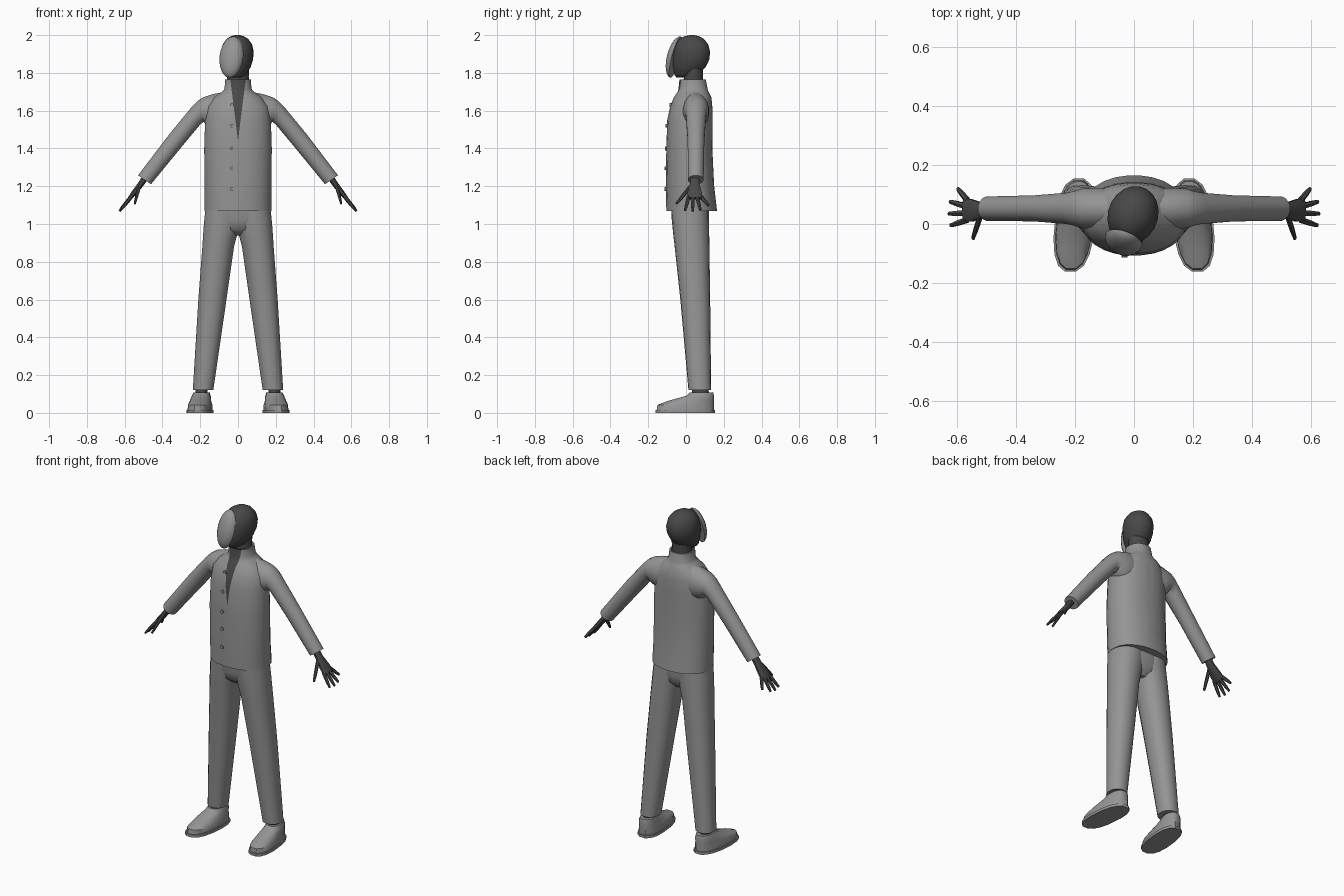
import bpy, bmesh, math
from mathutils import Vector, Matrix

cube = bpy.data.objects.get("Cube")
if cube:
    bpy.data.objects.remove(cube, do_unlink=True)


def material(name, value):
    m = bpy.data.materials.new(name)
    m.use_nodes = True
    colour = (value, value, value, 1)
    m.diffuse_color = colour
    m.node_tree.nodes["Principled BSDF"].inputs["Base Color"].default_value = colour
    return m


CLOTH = material("mid grey", 0.3)
SKIN = material("dark grey", 0.065)


def finish(name, bm, mats, mirror=False, angle=40):
    bmesh.ops.recalc_face_normals(bm, faces=bm.faces)
    mesh = bpy.data.meshes.new(name)
    bm.to_mesh(mesh)
    bm.free()
    for m in mats:
        mesh.materials.append(m)
    ob = bpy.data.objects.new(name, mesh)
    bpy.context.collection.objects.link(ob)
    bpy.ops.object.select_all(action="DESELECT")
    ob.select_set(True)
    bpy.context.view_layer.objects.active = ob
    bpy.ops.object.shade_smooth_by_angle(angle=math.radians(angle))
    if mirror:
        ob.modifiers.new("mirror", "MIRROR").use_mirror_merge = False
    return ob


def flat_ring(z, x0, x1, y0, y1, shear=0.0):
    """Horizontal cross-section given by its limits."""
    c = Vector(((x0 + x1) / 2, (y0 + y1) / 2, z))
    half = (y1 - y0) / 2
    c.x += shear * c.y
    return c, Vector(((x1 - x0) / 2, 0, 0)), Vector((shear * half, half, 0))


def limb_ring(outer, inner, y, depth):
    """Cross-section between two (x, z) points on a limb's outline."""
    a, b = Vector((outer[0], y, outer[1])), Vector((inner[0], y, inner[1]))
    return (a + b) / 2, (a - b) / 2, Vector((0, depth, 0))


def loft(bm, rings, n=16, power=2.0):
    """Skin a run of rounded cross-sections and cap both ends."""
    loops = []
    for c, u, v in rings:
        loop = []
        for i in range(n):
            t = 2 * math.pi * (i + 0.5) / n
            cs, sn = math.cos(t), math.sin(t)
            a = math.copysign(abs(cs) ** (2 / power), cs)
            b = math.copysign(abs(sn) ** (2 / power), sn)
            loop.append(bm.verts.new(c + u * a + v * b))
        loops.append(loop)
    for lo, hi in zip(loops, loops[1:]):
        for i in range(n):
            j = (i + 1) % n
            bm.faces.new((lo[i], lo[j], hi[j], hi[i]))
    bm.faces.new(loops[0])
    bm.faces.new(loops[-1])


def part(name, rings, mat, n=16, power=2.0, mirror=False, angle=40):
    bm = bmesh.new()
    loft(bm, rings, n, power)
    return finish(name, bm, [mat], mirror, angle)


# Jacket body with standing collar: height, half width, front, back
body = [(1.07, .178, -.105, .165), (1.2, .178, -.107, .15), (1.4, .18, -.105, .14),
        (1.55, .175, -.1, .142), (1.62, .165, -.085, .14), (1.67, .13, -.065, .135),
        (1.7, .085, -.045, .12), (1.715, .072, -.04, .115), (1.765, .068, -.035, .105),
        (1.765, .06, -.027, .097), (1.735, .06, -.025, .095)]
bm = bmesh.new()
loft(bm, [flat_ring(z, -w, w, f, b) for z, w, f, b in body], 28, 2.2)

# Open neckline: cut along two slanted planes, darken the wedge between
TIP, SLOPE = 1.44, 0.125
for side in (1, -1):
    bmesh.ops.bisect_plane(bm, geom=bm.verts[:] + bm.edges[:] + bm.faces[:],
                           plane_co=(0, 0, TIP), plane_no=(side, 0, -SLOPE))
for f in bm.faces:
    c = f.calc_center_median()
    if c.y < 0 and abs(c.x) < SLOPE * (c.z - TIP) - 1e-4:
        f.material_index = 1
finish("jacket", bm, [CLOTH, SKIN])


# Buttons down the front
def jacket_front(z):
    for lo, hi in zip(body, body[1:]):
        if lo[0] <= z <= hi[0]:
            return lo[2] + (hi[2] - lo[2]) * (z - lo[0]) / (hi[0] - lo[0])


bm = bmesh.new()
for z in (1.185, 1.295, 1.4, 1.52, 1.63):
    place = Matrix.Translation((-.032, jacket_front(z), z)) @ Matrix.Rotation(math.pi / 2, 4, "X")
    bmesh.ops.create_cone(bm, cap_ends=True, segments=8, radius1=.01, radius2=.01,
                          depth=.014, matrix=place)
finish("buttons", bm, [CLOTH])

# Sleeves
part("sleeves", [
    limb_ring((.05, 1.705), (.07, 1.5), .05, .07),
    limb_ring((.13, 1.69), (.13, 1.5), .052, .072),
    limb_ring((.185, 1.672), (.168, 1.52), .053, .068),
    limb_ring((.215, 1.652), (.182, 1.54), .053, .06),
    limb_ring((.25, 1.615), (.2, 1.525), .053, .054),
    limb_ring((.365, 1.475), (.3, 1.405), .053, .045),
    limb_ring((.53, 1.258), (.46, 1.21), .052, .042),
], CLOTH, mirror=True, angle=50)

# Hands: palm, four fingers and a thumb
along = Vector((.62, 0, -.78))
thick = Vector((.78, 0, .62))
bm = bmesh.new()
loft(bm, [(Vector((.485, .047, 1.255)), Vector((0, .023, 0)), thick * .017),
          (Vector((.515, .046, 1.21)), Vector((0, .026, 0)), thick * .016),
          (Vector((.55, .046, 1.165)), Vector((0, .039, 0)), thick * .014),
          (Vector((.575, .048, 1.135)), Vector((0, .042, 0)), thick * .01)], 10, 2.6)
digits = [((.565, .08, 1.145), (.598, .12, 1.098)), ((.57, .06, 1.14), (.624, .076, 1.075)),
          ((.57, .037, 1.14), (.628, .035, 1.068)), ((.565, .014, 1.145), (.622, -.005, 1.073)),
          ((.522, .025, 1.2), (.547, -.05, 1.108))]
for base, tip in digits:
    base, tip = Vector(base), Vector(tip)
    across = (tip - base).cross(thick).normalized()
    loft(bm, [(base, across * .011, thick * .01),
              (base.lerp(tip, .6), across * .01, thick * .009),
              (tip, across * .007, thick * .006)], 6)
finish("hands", bm, [SKIN], mirror=True)

# Trousers: a pelvis and two tapering legs
part("pelvis", [
    flat_ring(1.1, -.165, .165, -.08, .12),
    flat_ring(1.02, -.165, .165, -.076, .12),
    flat_ring(.97, -.13, .13, -.06, .11),
    flat_ring(.94, -.05, .05, -.02, .08),
], CLOTH, n=24, power=2.3)
part("trouser_legs", [
    flat_ring(1.1, -.03, .172, -.08, .12),
    flat_ring(1.0, -.015, .182, -.073, .122),
    flat_ring(.94, .004, .186, -.067, .123),
    flat_ring(.88, .02, .19, -.06, .124),
    flat_ring(.6, .06, .211, -.03, .128),
    flat_ring(.12, .13, .24, .013, .133),
], CLOTH, n=18, power=2.2, mirror=True)

# Ankles and shoes
part("ankles", [flat_ring(.06, .16, .225, .03, .125), flat_ring(.15, .16, .225, .03, .12)],
     SKIN, n=12, mirror=True)
TURN = -.09
part("shoe_soles", [flat_ring(z, .132, .27, -.164, .156, TURN) for z in (0, .016)],
     CLOTH, n=16, power=2.5, mirror=True)
part("shoe_uppers", [
    flat_ring(.014, .138, .264, -.158, .15, TURN),
    flat_ring(.042, .138, .262, -.154, .15, TURN),
    flat_ring(.063, .146, .256, -.1, .15, TURN),
    flat_ring(.09, .152, .25, .0, .149, TURN),
    flat_ring(.108, .158, .242, .02, .145, TURN),
], CLOTH, n=16, power=2.4, mirror=True)

# Neck
part("neck", [flat_ring(1.7, -.06, .06, -.02, .095), flat_ring(1.78, -.058, .058, -.012, .09),
              flat_ring(1.84, -.06, .06, -.01, .09)], SKIN)

# Head, turned slightly towards its right
turn = Matrix.Translation((0, .04, 0)) @ Matrix.Rotation(math.radians(-20), 4, "Z") \
    @ Matrix.Translation((0, -.04, 0))
skull = [(1.775, .035, -.055, .02), (1.79, .054, -.066, .065), (1.83, .073, -.072, .105),
         (1.87, .082, -.073, .125), (1.91, .085, -.07, .13), (1.95, .077, -.058, .12),
         (1.98, .056, -.036, .096), (1.994, .034, -.01, .07), (2.0, .012, .02, .045)]
bm = bmesh.new()
loft(bm, [flat_ring(z, -w, w, f, b) for z, w, f, b in skull], 20)
bmesh.ops.transform(bm, matrix=turn, verts=bm.verts)
finish("head", bm, [SKIN], angle=60)

# Face mask: the front half of a squashed, tilted ball
bm = bmesh.new()
bmesh.ops.create_uvsphere(bm, u_segments=20, v_segments=12, radius=1)
bmesh.ops.bisect_plane(bm, geom=bm.verts[:] + bm.edges[:] + bm.faces[:],
                       plane_co=(0, 0, 0), plane_no=(0, 1, 0), clear_outer=True)
bmesh.ops.holes_fill(bm, edges=[e for e in bm.edges if e.is_boundary])
shape = turn @ Matrix.Translation((0, -.06, 1.883)) @ Matrix.Rotation(math.radians(-15), 4, "X") \
    @ Matrix.Diagonal((.066, .045, .113, 1))
bmesh.ops.transform(bm, matrix=shape, verts=bm.verts)
finish("face_mask", bm, [CLOTH])
